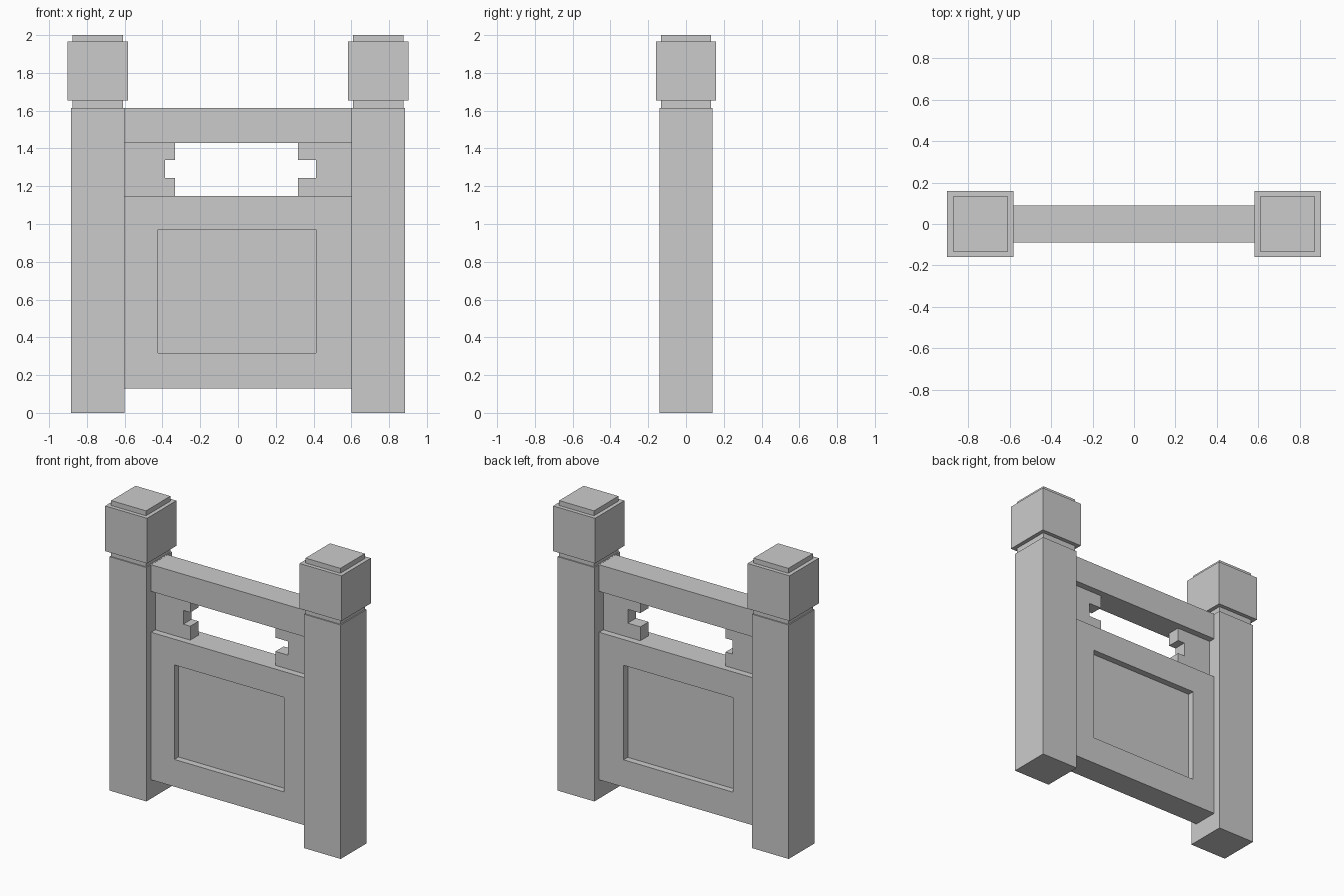
import bpy
import bmesh

cube = bpy.data.objects.get("Cube")
if cube:
    bpy.data.objects.remove(cube, do_unlink=True)

grey = bpy.data.materials.new("stone_grey")
grey.use_nodes = True
grey.diffuse_color = (0.6, 0.6, 0.6, 1)
grey.node_tree.nodes["Principled BSDF"].inputs["Base Color"].default_value = (0.6, 0.6, 0.6, 1)

POST_X = 0.742      # post centre
INNER_X = 0.6       # inner face of the posts
RAIL_Y = 0.09       # half depth of rail and panel
WEB_Y = 0.045       # half depth of the thin parts


def finish(bm, name):
    bmesh.ops.recalc_face_normals(bm, faces=bm.faces)
    mesh = bpy.data.meshes.new(name)
    bm.to_mesh(mesh)
    bm.free()
    mesh.materials.append(grey)
    obj = bpy.data.objects.new(name, mesh)
    bpy.context.collection.objects.link(obj)
    return obj


def box_mesh(x0, x1, half_y, z0, z1):
    bm = bmesh.new()
    bmesh.ops.create_cube(bm, size=1)
    for v in bm.verts:
        v.co = (x1 if v.co.x > 0 else x0,
                half_y if v.co.y > 0 else -half_y,
                z1 if v.co.z > 0 else z0)
    return bm


def box(name, x0, x1, half_y, z0, z1):
    return finish(box_mesh(x0, x1, half_y, z0, z1), name)


# Posts with neck, head block and cap
for side, sign in (("left", 1), ("right", -1)):
    for part, half, z0, z1 in (("post", 0.141, 0, 1.614),
                               ("neck", 0.133, 1.614, 1.654),
                               ("head", 0.16, 1.654, 1.966),
                               ("cap", 0.133, 1.966, 2)):
        x = sign * POST_X
        box(f"{side}_{part}", x - half, x + half, half, z0, z1)

# Top rail
box("top_rail", -INNER_X, INNER_X, RAIL_Y, 1.43, 1.614)

# Panel with a sunken field on the front and the back
bm = box_mesh(-INNER_X, INNER_X, RAIL_Y, 0.13, 1.148)
big_faces = [f for f in bm.faces if abs(f.normal.y) > 0.9]
for face in big_faces:
    out = 1 if face.normal.y > 0 else -1
    bmesh.ops.inset_individual(bm, faces=[face], thickness=0.18)
    for v in face.verts:        # rim of the field
        v.co.x = 0.413 if v.co.x > 0 else -0.423
        v.co.z = 0.97 if v.co.z > 0.6 else 0.318
    field = bmesh.ops.extrude_discrete_faces(bm, faces=[face])["faces"][0]
    for v in field.verts:
        v.co.y = out * WEB_Y
finish(bm, "panel")

# Notched brackets on both sides of the opening
for side, sign, tip, notch in (("left", 1, 0.317, 0.413), ("right", -1, 0.333, 0.386)):
    profile = [(INNER_X, 1.148), (tip, 1.148), (tip, 1.244), (notch, 1.244),
               (notch, 1.339), (tip, 1.339), (tip, 1.43), (INNER_X, 1.43)]
    bm = bmesh.new()
    face = bm.faces.new([bm.verts.new((sign * x, -WEB_Y, z)) for x, z in profile])
    extruded = bmesh.ops.extrude_face_region(bm, geom=[face])["geom"]
    for v in extruded:
        if isinstance(v, bmesh.types.BMVert):
            v.co.y = WEB_Y
    finish(bm, f"{side}_bracket")
